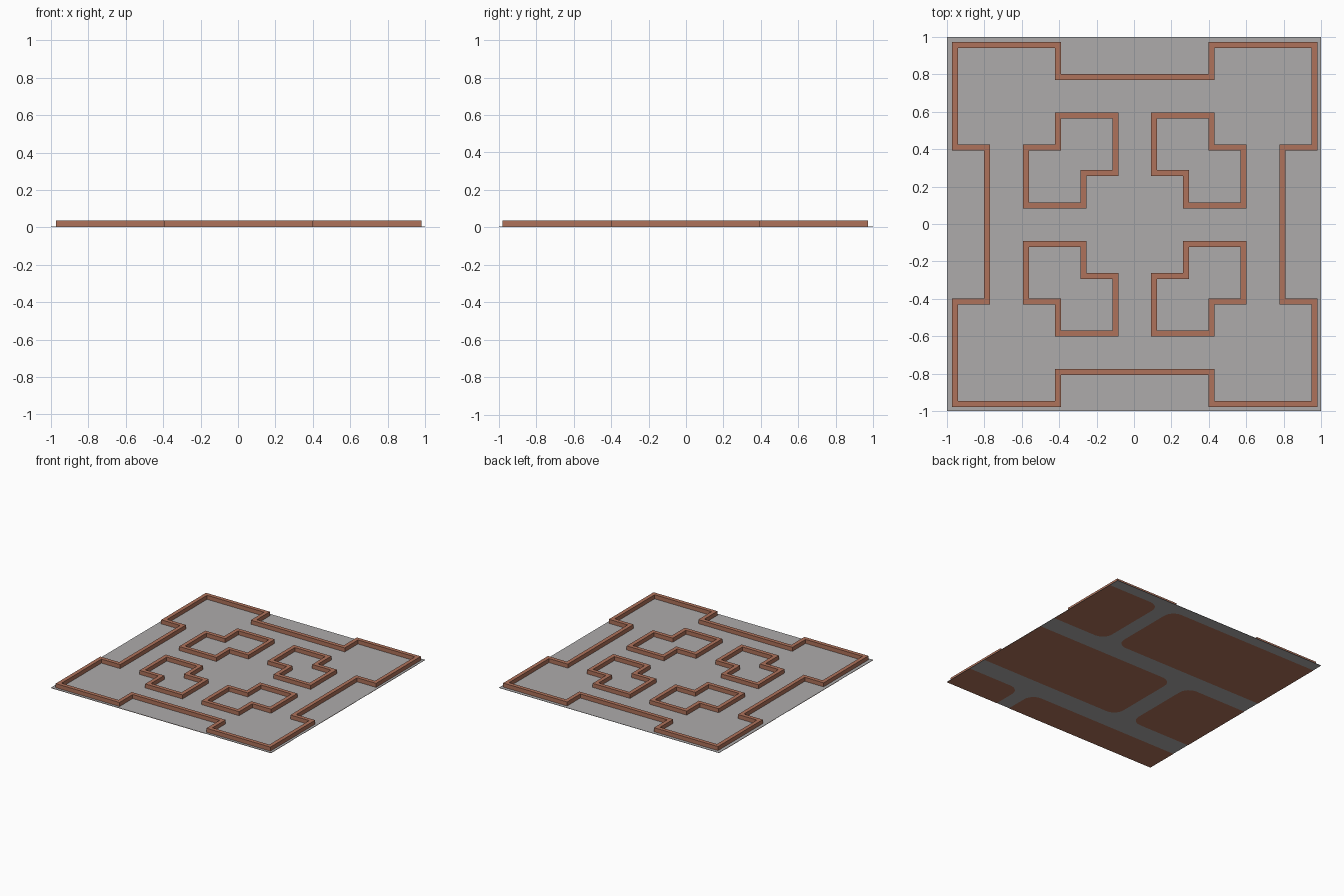
import bpy, bmesh, math
from mathutils import Vector

if "Cube" in bpy.data.objects:
    bpy.data.objects.remove(bpy.data.objects["Cube"])


def material(name, rgb):
    m = bpy.data.materials.new(name)
    m.diffuse_color = (*rgb, 1)
    m.use_nodes = True
    m.node_tree.nodes["Principled BSDF"].inputs["Base Color"].default_value = m.diffuse_color
    return m


GREY = material("stone grey", (0.42, 0.41, 0.41))
COPPER = material("terracotta", (0.43, 0.17, 0.105))
OFF = Vector((0.004, -0.003))     # the trim sits slightly off centre
HALF, Z0, Z1 = 0.016, 0.003, 0.037


def finish(bm, name, mat):
    me = bpy.data.meshes.new(name)
    bm.to_mesh(me)
    bm.free()
    me.materials.append(mat)
    ob = bpy.data.objects.new(name, me)
    bpy.context.collection.objects.link(ob)
    return ob


def offset_loop(pts, d):
    # mitred offset of a closed right-angled path
    out = []
    n = len(pts)
    for i, p in enumerate(pts):
        a = (p - pts[i - 1]).normalized()
        b = (pts[(i + 1) % n] - p).normalized()
        out.append(p + d * (Vector((-a.y, a.x)) + Vector((-b.y, b.x))))
    return out


def trim(name, points):
    pts = [Vector(p) + OFF for p in points]
    bm = bmesh.new()
    rings = []
    for d, z in ((HALF, Z0), (HALF, Z1), (-HALF, Z1), (-HALF, Z0)):
        rings.append([bm.verts.new((p.x, p.y, z)) for p in offset_loop(pts, d)])
    n = len(pts)
    for k in range(4):
        r, s = rings[k], rings[(k + 1) % 4]
        for i in range(n):
            j = (i + 1) % n
            bm.faces.new((r[i], r[j], s[j], s[i]))
    bmesh.ops.recalc_face_normals(bm, faces=bm.faces)
    finish(bm, name, COPPER)


# Thin floor slab
bm = bmesh.new()
bmesh.ops.create_cube(bm, size=1)
for v in bm.verts:
    v.co = (v.co.x * 2, v.co.y * 2, 0.004 if v.co.z > 0 else 0.0015)
finish(bm, "floor_slab", GREY)

# Outer border: one quarter mirrored round the centre
quarter = [(0.96, 0.411), (0.96, 0.96), (0.411, 0.96), (0.411, 0.789)]
quarter = [(0.789, 0.411)] + quarter
border = quarter + [(-x, y) for x, y in reversed(quarter)]
border += [(x, -y) for x, y in reversed(border)]
trim("outer_border", border)

# Four stepped inner outlines
step = [(0.582, 0.103), (0.275, 0.103), (0.275, 0.275), (0.103, 0.275),
        (0.103, 0.582), (0.411, 0.582), (0.411, 0.411), (0.582, 0.411)]
for sx, xn in ((-1, "left"), (1, "right")):
    for sy, yn in ((-1, "front"), (1, "back")):
        trim(f"inner_outline_{yn}_{xn}", [(sx * x, sy * y) for x, y in step])


# Bricks showing on the underside, rounded where they meet a joint
def brick(name, x0, x1, y0, y1, r=0.09):
    bm = bmesh.new()
    pts = []
    for k, (x, y, sx, sy) in enumerate(((x1, y1, 1, 1), (x0, y1, -1, 1),
                                        (x0, y0, -1, -1), (x1, y0, 1, -1))):
        if abs(x) > 0.99 or abs(y) > 0.99:
            pts.append((x, y))
            continue
        for i in range(7):
            t = math.radians(90 * k + 15 * i)
            pts.append((x - sx * r + r * math.cos(t), y - sy * r + r * math.sin(t)))
    f = bm.faces.new([bm.verts.new((x, y, 0)) for x, y in pts])
    f.normal_update()
    if f.normal.z > 0:
        f.normal_flip()
    finish(bm, name, COPPER)


rows = (("back", 0.26, 0.91, 0.39, 0.51),
        ("middle", -0.56, 0.10, -0.44, -0.29),
        ("front", -1, -0.73, 0.39, 0.51))
for name, y0, y1, j0, j1 in rows:
    brick(f"brick_{name}_left", -1, j0, y0, y1)
    brick(f"brick_{name}_right", j1, 1, y0, y1)
